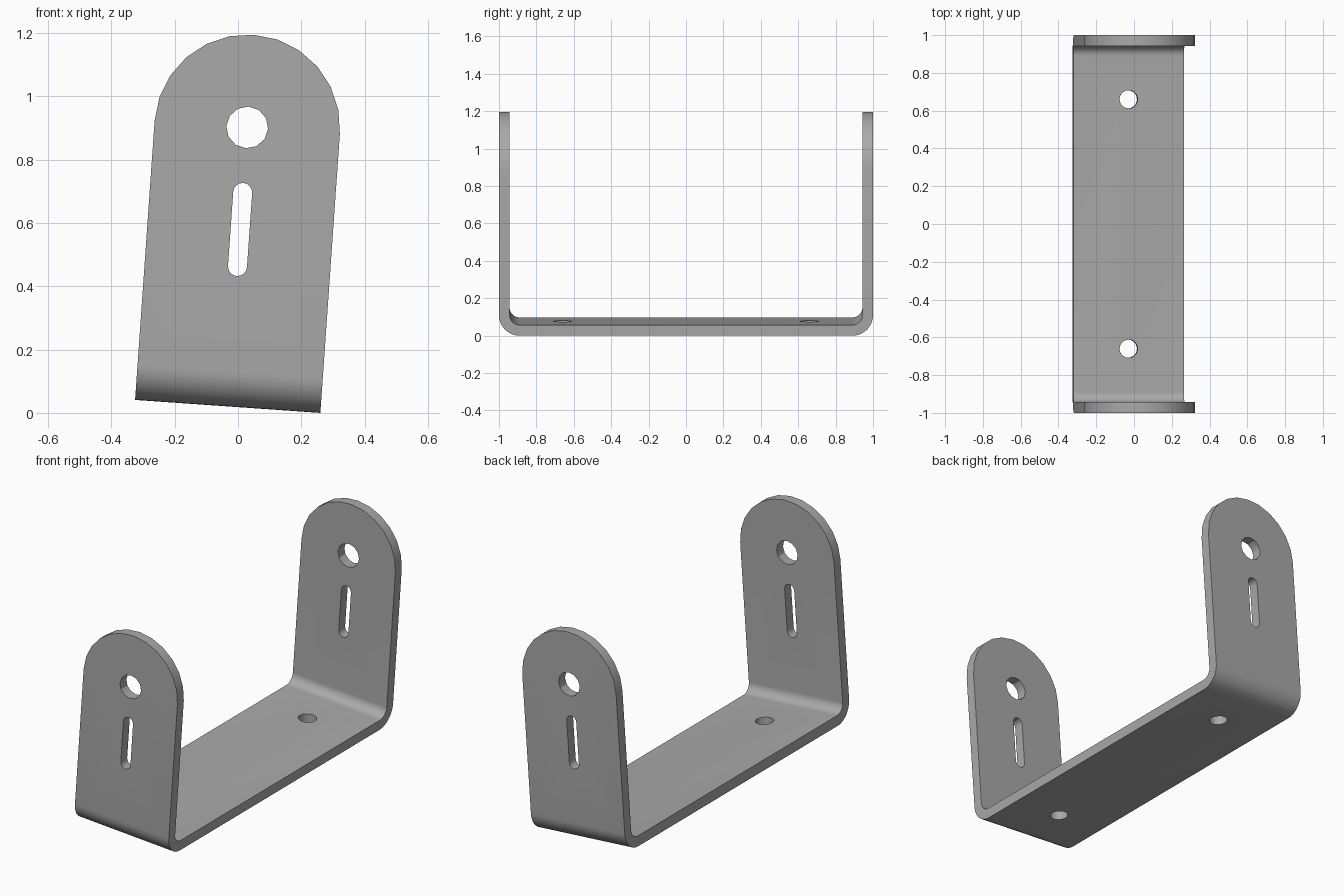
import bpy, bmesh
from math import radians, cos, sin
from mathutils import Matrix

cube = bpy.data.objects.get("Cube")
if cube:
    bpy.data.objects.remove(cube, do_unlink=True)

# Local dimensions
HALF_WIDTH = 0.2935
THICK = 0.057
BEND = 0.11
HOLE_Z = 0.884
TILT = radians(4)

steel = bpy.data.materials.new("grey_steel")
steel.use_nodes = True
grey = (0.4, 0.4, 0.4, 1)
steel.diffuse_color = grey
steel.node_tree.nodes["Principled BSDF"].inputs["Base Color"].default_value = grey


def arc(cx, cy, r, start, end, steps):
    angles = [radians(start + (end - start) * i / steps) for i in range(steps + 1)]
    return [(cx + r * cos(a), cy + r * sin(a)) for a in angles]


def prism(name, outline, place, depth_vec):
    """Extrude a flat outline; place maps (u, v) to a 3D start point."""
    bm = bmesh.new()
    face = bm.faces.new([bm.verts.new(place(u, v)) for u, v in outline])
    ext = bmesh.ops.extrude_face_region(bm, geom=[face])
    verts = [g for g in ext["geom"] if isinstance(g, bmesh.types.BMVert)]
    bmesh.ops.translate(bm, verts=verts, vec=depth_vec)
    bmesh.ops.recalc_face_normals(bm, faces=bm.faces)
    mesh = bpy.data.meshes.new(name)
    bm.to_mesh(mesh)
    bm.free()
    mesh.materials.append(steel)
    obj = bpy.data.objects.new(name, mesh)
    bpy.context.collection.objects.link(obj)
    return obj


def through_y(name, outline):
    return prism(name, outline, lambda u, v: (u, -1.2, v), (0, 2.4, 0))


def through_z(name, outline):
    return prism(name, outline, lambda u, v: (u, v, -0.2), (0, 0, 0.5))


# U-shaped strip: outer path, then inner path back
outer = arc(-1 + BEND, BEND, BEND, 180, 270, 10) + arc(1 - BEND, BEND, BEND, 270, 360, 10)
inner_r = BEND - THICK
inner = arc(1 - BEND, BEND, inner_r, 360, 270, 10) + arc(-1 + BEND, BEND, inner_r, 270, 180, 10)
profile = [(-1, 1.4)] + outer + [(1, 1.4), (1 - THICK, 1.4)] + inner + [(-1 + THICK, 1.4)]
bracket = prism("bracket", profile, lambda u, v: (-0.5, u, v), (1, 0, 0))

# Round-topped silhouette trims both arms at once
silhouette = through_y("silhouette_cutter",
                       [(-HALF_WIDTH, -0.1), (HALF_WIDTH, -0.1)]
                       + arc(0, HOLE_Z, HALF_WIDTH, 0, 180, 12))
cutters = [
    # Pivot hole and slot through both arms
    through_y("pivot_cutter", arc(0, HOLE_Z, 0.066, 0, 360, 12)[:-1]),
    through_y("slot_cutter", arc(0, 0.678, 0.03, 0, 180, 8) + arc(0, 0.443, 0.03, 180, 360, 8)),
]
# Mounting holes in the base
for y in (-0.66, 0.66):
    cutters.append(through_z("mount_cutter", arc(0, y, 0.048, 0, 360, 20)[:-1]))

bpy.context.view_layer.objects.active = bracket
for cutter, op in [(silhouette, "INTERSECT")] + [(c, "DIFFERENCE") for c in cutters]:
    cutter.hide_render = True
    mod = bracket.modifiers.new("cut", "BOOLEAN")
    mod.operation = op
    mod.solver = "EXACT"
    mod.object = cutter
    bpy.ops.object.modifier_apply(modifier=mod.name)
    bpy.data.objects.remove(cutter, do_unlink=True)

# Lean the whole bracket sideways and rest its low edge on the ground
bracket.data.transform(Matrix.Translation((-0.0325, 0, HALF_WIDTH * sin(TILT)))
                       @ Matrix.Rotation(TILT, 4, "Y"))

bpy.ops.object.select_all(action="DESELECT")
bracket.select_set(True)
bpy.ops.object.shade_smooth_by_angle(angle=radians(30))
